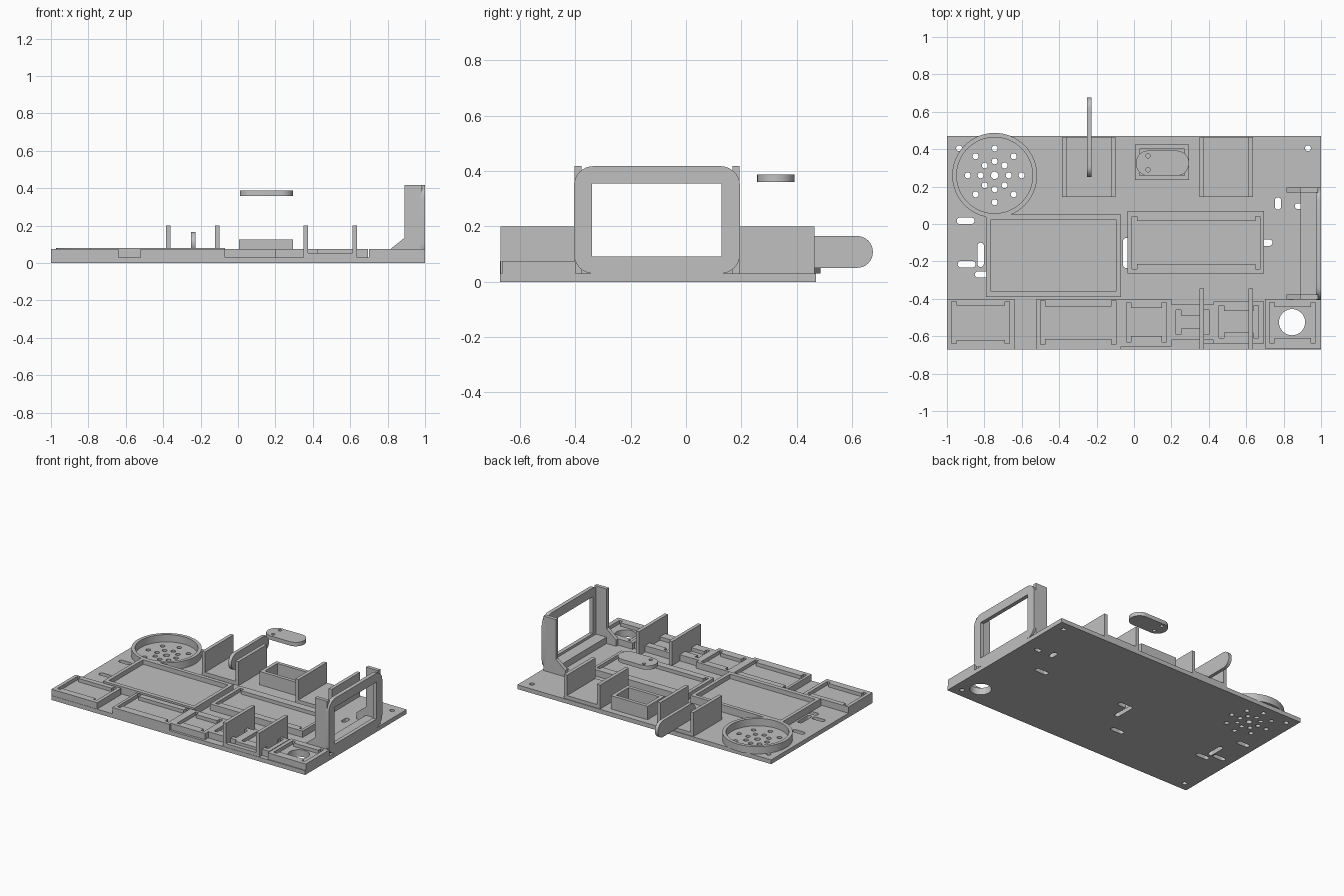
import bpy, bmesh, math
from mathutils import Matrix

cube = bpy.data.objects.get("Cube")
if cube:
    bpy.data.objects.remove(cube, do_unlink=True)

GREY = (0.53, 0.53, 0.53, 1)
grey = bpy.data.materials.new("plain grey")
grey.use_nodes = True
grey.diffuse_color = GREY
grey.node_tree.nodes["Principled BSDF"].inputs["Base Color"].default_value = GREY

BASE = 0.03      # top of the base plate
FLOOR = 0.05     # pocket floors
RIM = 0.075      # tray rims


# Outlines -----------------------------------------------------------------
def rect(x0, x1, y0, y1):
    return [(x0, y0), (x1, y0), (x1, y1), (x0, y1)]


def rounded(x0, x1, y0, y1, r, steps=8):
    pts = []
    corners = [(x1 - r, y1 - r), (x0 + r, y1 - r), (x0 + r, y0 + r), (x1 - r, y0 + r)]
    for q, (cx, cy) in enumerate(corners):
        for i in range(steps + 1):
            a = (q + i / steps) * math.pi / 2
            pts.append((cx + r * math.cos(a), cy + r * math.sin(a)))
    return pts


def slot(cx, cy, w, h):
    return rounded(cx - w / 2, cx + w / 2, cy - h / 2, cy + h / 2, min(w, h) / 2 - 0.0005)


def circle(cx, cy, r, n=24):
    return [(cx + r * math.cos(i * math.tau / n), cy + r * math.sin(i * math.tau / n))
            for i in range(n)]


def end_slotted(x0, x1, y0, y1, inset, tab=0.025):
    """Pocket with taller slots at both ends."""
    a, b, c, d = x0 + tab, x1 - tab, y0 + inset, y1 - inset
    return [(x0, y0), (a, y0), (a, c), (b, c), (b, y0), (x1, y0),
            (x1, y1), (b, y1), (b, d), (a, d), (a, y1), (x0, y1)]


# Solids -------------------------------------------------------------------
def prism(name, outlines, lo, hi, axis="z"):
    """Extrude closed outlines along an axis; for x the outline is (y, z), for y (x, z)."""
    bm = bmesh.new()
    for pts in outlines:
        face = bm.faces.new([bm.verts.new((p[0], p[1], lo)) for p in pts])
        ext = bmesh.ops.extrude_face_region(bm, geom=[face])
        verts = [v for v in ext["geom"] if isinstance(v, bmesh.types.BMVert)]
        bmesh.ops.translate(bm, vec=(0, 0, hi - lo), verts=verts)
    if axis == "x":
        bm.transform(Matrix(((0, 0, 1, 0), (1, 0, 0, 0), (0, 1, 0, 0), (0, 0, 0, 1))))
    elif axis == "y":
        bm.transform(Matrix(((1, 0, 0, 0), (0, 0, 1, 0), (0, 1, 0, 0), (0, 0, 0, 1))))
    bmesh.ops.recalc_face_normals(bm, faces=bm.faces)
    mesh = bpy.data.meshes.new(name)
    bm.to_mesh(mesh)
    bm.free()
    mesh.materials.append(grey)
    ob = bpy.data.objects.new(name, mesh)
    bpy.context.collection.objects.link(ob)
    return ob


def activate(ob):
    bpy.ops.object.select_all(action="DESELECT")
    ob.select_set(True)
    bpy.context.view_layer.objects.active = ob


def cut(ob, outlines, lo, hi, axis="z"):
    cutter = prism("cutter", outlines, lo, hi, axis)
    cutter.hide_render = True
    mod = ob.modifiers.new("cut", "BOOLEAN")
    mod.operation, mod.solver, mod.use_self = "DIFFERENCE", "EXACT", True
    mod.object = cutter
    activate(ob)
    bpy.ops.object.modifier_apply(modifier=mod.name)
    bpy.data.objects.remove(cutter, do_unlink=True)
    return ob


def smooth(ob):
    activate(ob)
    bpy.ops.object.shade_smooth_by_angle(angle=math.radians(30))


# Base plate with screw holes, cable slots, speaker grille and round opening
SPEAKER = (-0.745, 0.26)
OPENING = circle(0.845, -0.525, 0.07, 40)
holes = [circle(x, y, 0.016) for x in (-0.935, 0.93) for y in (0.405, -0.61)]
holes += [slot(*s) for s in (
    (-0.9, 0.017, 0.095, 0.034), (-0.895, -0.215, 0.095, 0.034),
    (-0.82, -0.165, 0.034, 0.13), (-0.8, -0.27, 0.1, 0.034),
    (-0.042, -0.155, 0.034, 0.16), (0.005, -0.095, 0.09, 0.034),
    (-0.17, -0.37, 0.1, 0.034), (0.77, 0.11, 0.034, 0.065),
    (0.69, -0.1, 0.1, 0.034), (0.885, 0.095, 0.05, 0.03))]
holes.append(circle(*SPEAKER, 0.02))
for radius in (0.075, 0.144):
    for i in range(8):
        a = i * math.pi / 4
        holes.append(circle(SPEAKER[0] + radius * math.cos(a),
                            SPEAKER[1] + radius * math.sin(a), 0.016, 16))
base = prism("base_plate", [rect(-1, 1, -0.672, 0.47)], 0, BASE)
smooth(cut(base, holes + [OPENING], -0.1, 0.1))

# Speaker ring
ring = prism("speaker_ring", [circle(*SPEAKER, 0.227, 64)], BASE, 0.082)
smooth(cut(ring, [circle(*SPEAKER, 0.203, 64)], 0, 0.1))

# Component trays: outer rectangle, pocket rectangle, inset of the pocket sides
TRAYS = {
    "left_front_tray": ((-1, -0.64, -0.67, -0.4), (-0.975, -0.665, -0.64, -0.415), 0.02),
    "wide_front_tray": ((-0.52, -0.07, -0.672, -0.4), (-0.5, -0.095, -0.645, -0.41), 0.03),
    "middle_front_tray": ((-0.07, 0.2, -0.655, -0.4), (-0.04, 0.175, -0.63, -0.42), 0.03),
    "small_front_tray": ((0.2, 0.425, -0.62, -0.43), (0.225, 0.4, -0.59, -0.46), 0.03),
    "square_front_tray": ((0.425, 0.695, -0.64, -0.415), (0.455, 0.665, -0.61, -0.435), 0.03),
    "right_front_tray": ((0.7, 1, -0.665, -0.4), (0.725, 0.97, -0.635, -0.42), 0.025),
    "centre_tray": ((-0.035, 0.695, -0.265, 0.07), (-0.01, 0.675, -0.24, 0.04), 0.025),
}
for name, (outer, pocket, inset) in TRAYS.items():
    tray = prism(name, [rect(*outer)], BASE, RIM)
    cut(tray, [end_slotted(*pocket, inset)], FLOOR, 0.1)
    if name == "right_front_tray":
        smooth(cut(tray, [OPENING], 0, 0.1))
board = prism("board_tray", [rect(-0.79, -0.07, -0.39, 0.052)], BASE, 0.082)
cut(board, [rect(-0.765, -0.095, -0.36, 0.025)], FLOOR, 0.1)

# Upright brackets: two walls and a raised floor
for name, x, y0, y1 in (("rear_right", -0.385, 0.145, 0.465),
                        ("rear_left", 0.35, 0.145, 0.465),
                        ("front_left", 0.35, -0.67, -0.345)):
    for side, wx in (("inner", x), ("outer", x + 0.262)):
        prism(f"{name}_{side}_wall", [rect(wx, wx + 0.025, y0, y1)], BASE, 0.2)
    if name != "front_left":
        prism(name + "_floor", [rect(x + 0.025, x + 0.262, y0, y1)], BASE, 0.055)
    else:
        prism(name + "_lip", [rect(x + 0.025, x + 0.262, y0, -0.64)], BASE, 0.055)

# Switch box with its loose lid above
box = prism("switch_box", [rect(0.005, 0.295, 0.235, 0.425)], BASE, 0.125)
cut(box, [rect(0.03, 0.27, 0.26, 0.4)], 0.04, 0.2)
lid = prism("switch_lid", [slot(0.152, 0.325, 0.285, 0.135)], 0.36, 0.388)
smooth(cut(lid, [circle(0.075, y, 0.012, 16) for y in (0.29, 0.365)], 0.3, 0.45))

# Rounded paddle standing on edge at the back
smooth(prism("paddle", [slot(0.463, 0.108, 0.425, 0.115)], -0.252, -0.228, "x"))

# Screen frame: rounded plate with window, side wings with gussets, bottom shelf
frame = prism("screen_frame", [rounded(-0.405, 0.195, BASE, 0.418, 0.07)], 0.972, 1, "x")
smooth(cut(frame, [rect(-0.34, 0.128, 0.092, 0.355)], 0.9, 1.1, "x"))
WING = [(0.815, BASE), (0.985, BASE), (0.985, 0.418), (0.89, 0.418), (0.89, 0.135), (0.815, RIM)]
for side, y in (("front", -0.403), ("rear", 0.168)):
    prism(f"screen_{side}_wing", [WING], y, y + 0.026, "y")
prism("screen_shelf", [rect(0.89, 0.975, -0.377, 0.168)], BASE, 0.075)
